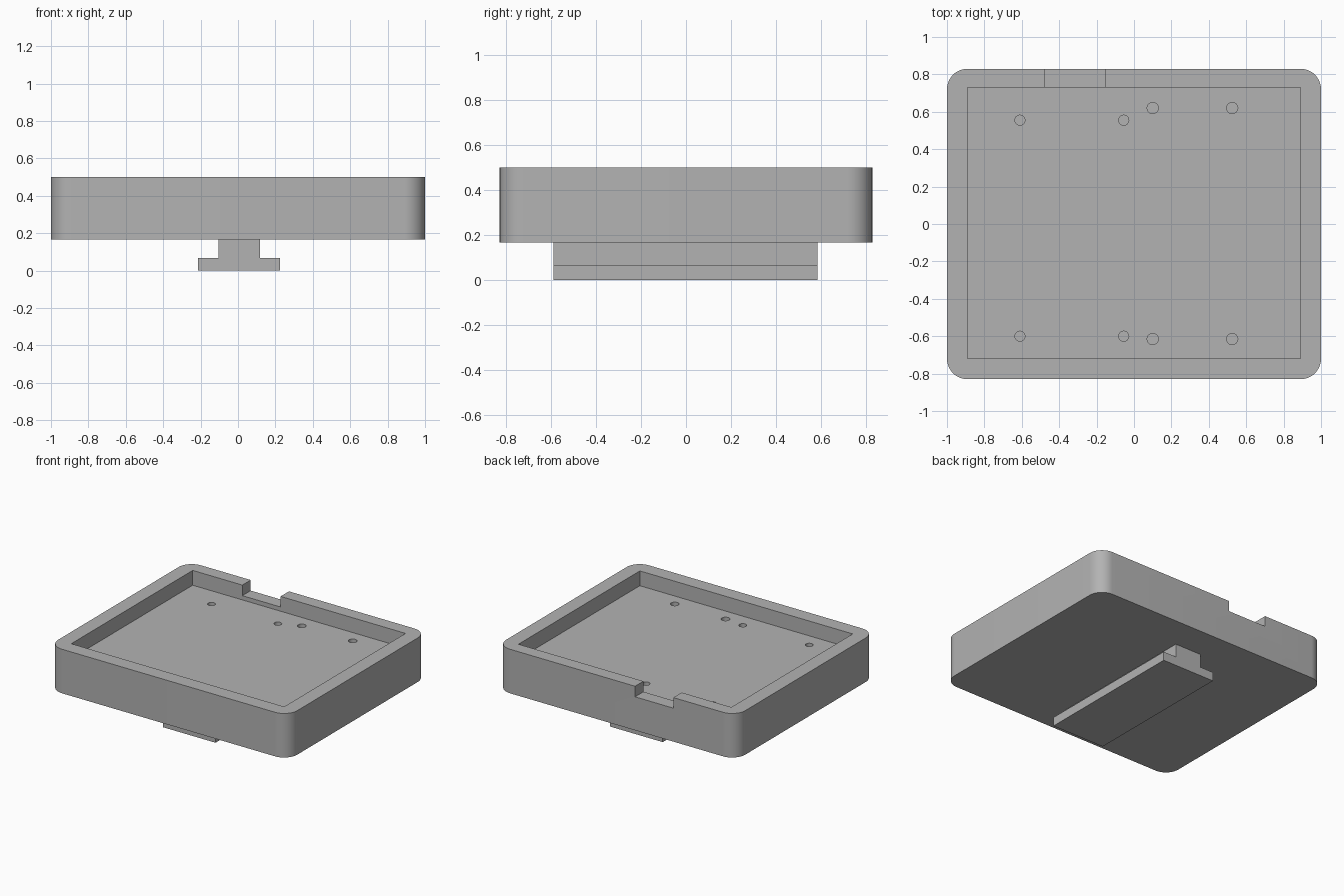
import bpy
import bmesh
from math import radians

if "Cube" in bpy.data.objects:
    bpy.data.objects.remove(bpy.data.objects["Cube"])

# Material
grey = bpy.data.materials.new("plain_grey")
grey.use_nodes = True
colour = (0.45, 0.45, 0.45, 1)
grey.diffuse_color = colour
grey.node_tree.nodes["Principled BSDF"].inputs["Base Color"].default_value = colour

BASE, FLOOR, RIM = 0.167, 0.388, 0.5


def prism(name, points, direction):
    """Extrude a closed outline along a direction."""
    bm = bmesh.new()
    face = bm.faces.new([bm.verts.new(p) for p in points])
    new = bmesh.ops.extrude_face_region(bm, geom=[face])["geom"]
    verts = [v for v in new if isinstance(v, bmesh.types.BMVert)]
    bmesh.ops.translate(bm, verts=verts, vec=direction)
    bmesh.ops.recalc_face_normals(bm, faces=bm.faces)
    mesh = bpy.data.meshes.new(name)
    bm.to_mesh(mesh)
    bm.free()
    mesh.materials.append(grey)
    obj = bpy.data.objects.new(name, mesh)
    bpy.context.collection.objects.link(obj)
    return obj


def box(name, x0, x1, y0, y1, z0, z1):
    outline = [(x0, y0, z0), (x1, y0, z0), (x1, y1, z0), (x0, y1, z0)]
    return prism(name, outline, (0, 0, z1 - z0))


def activate(obj):
    bpy.ops.object.select_all(action='DESELECT')
    obj.select_set(True)
    bpy.context.view_layer.objects.active = obj


def cut(target, cutter):
    cutter.hide_render = True
    mod = target.modifiers.new("cut", 'BOOLEAN')
    mod.operation, mod.solver, mod.object = 'DIFFERENCE', 'EXACT', cutter
    activate(target)
    bpy.ops.object.modifier_apply(modifier=mod.name)
    bpy.data.objects.remove(cutter)


# Tray with rounded vertical corners
tray = box("tray", -1, 1, -0.83, 0.83, BASE, RIM)
bm = bmesh.new()
bm.from_mesh(tray.data)
upright = [e for e in bm.edges if abs(e.verts[0].co.z - e.verts[1].co.z) > 0.1]
bmesh.ops.bevel(bm, geom=upright, offset=0.11, segments=12, profile=0.5, affect='EDGES')
bm.to_mesh(tray.data)
bm.free()

# Pocket, and cable notch in the back wall
cut(tray, box("pocket_cutter", -0.89, 0.89, -0.72, 0.73, FLOOR, RIM + 0.1))
cut(tray, box("notch_cutter", -0.475, -0.155, 0.65, 0.9, 0.42, RIM + 0.1))

# Blind screw holes in the floor
small = [(x, y, 0.027) for x in (-0.61, -0.055) for y in (-0.6, 0.555)]
large = [(x, y, 0.03) for x in (0.1, 0.525) for y in (-0.615, 0.62)]
for x, y, radius in small + large:
    bpy.ops.mesh.primitive_cylinder_add(vertices=24, radius=radius, depth=0.16,
                                        location=(x, y, FLOOR))
    cut(tray, bpy.context.object)

# T-shaped mounting rail underneath
profile = [(-0.215, 0), (0.225, 0), (0.225, 0.067), (0.117, 0.067),
           (0.117, BASE), (-0.103, BASE), (-0.103, 0.067), (-0.215, 0.067)]
rail = prism("mounting_rail", [(x, -0.59, z) for x, z in profile], (0, 1.175, 0))

activate(tray)
bpy.ops.object.shade_smooth_by_angle(angle=radians(30))
